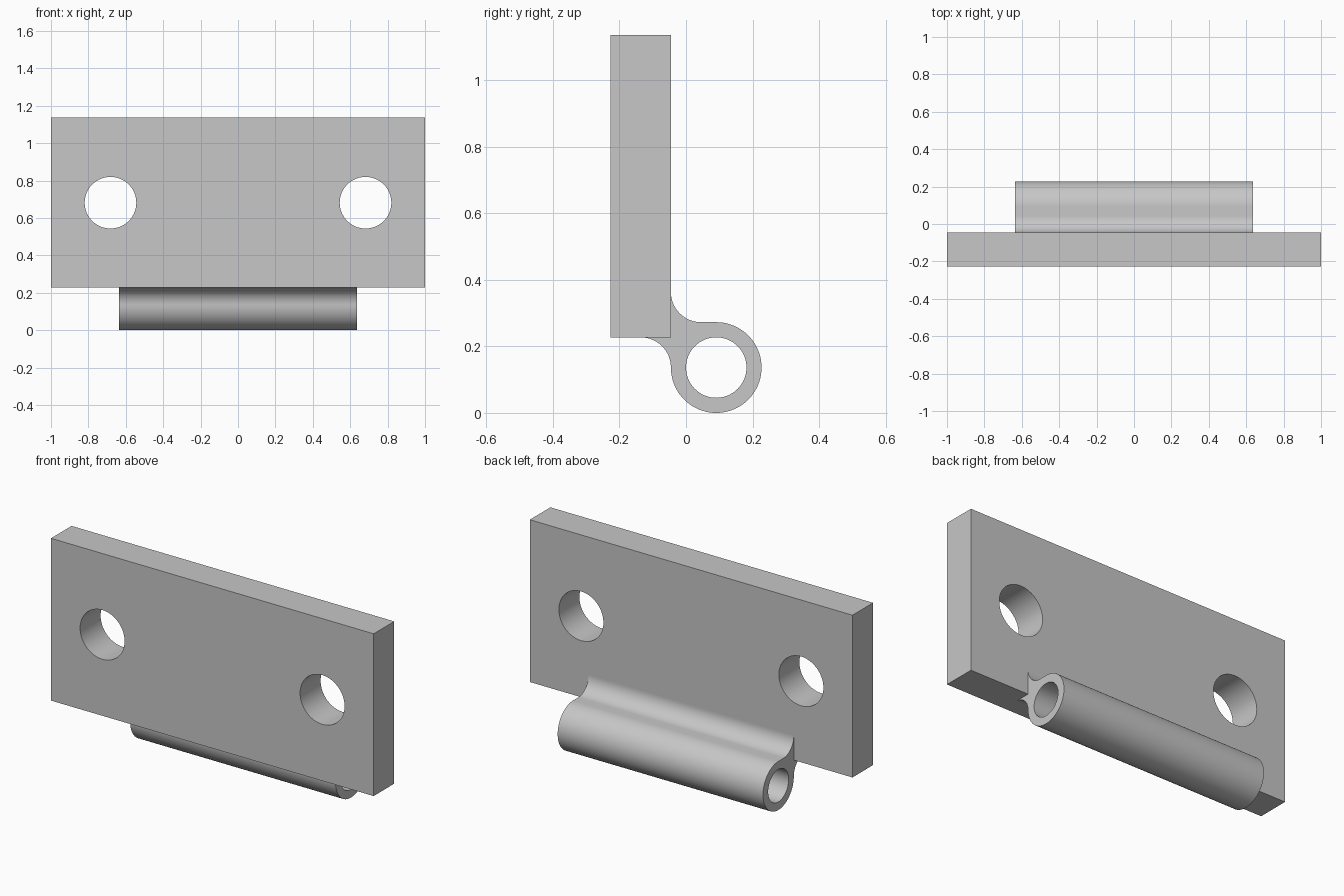
import bpy, bmesh
from math import pi, cos, sin, radians

default = bpy.data.objects.get("Cube")
if default:
    bpy.data.objects.remove(default, do_unlink=True)

# Main dimensions
U = 1 / 11
FRONT, BACK = -2.5 * U, -0.5 * U
BOTTOM, TOP = 2.5 * U, 12.5 * U
PIN_Y, PIN_Z = U, 1.5 * U
OUTER, BORE, FILLET = 1.5 * U, U, U
HALF_LENGTH = 7 * U

grey = bpy.data.materials.new("plain grey")
grey.use_nodes = True
colour = (0.57, 0.57, 0.57, 1)
grey.diffuse_color = colour
grey.node_tree.nodes["Principled BSDF"].inputs["Base Color"].default_value = colour


def prism(name, outline, half):
    """Extrude a (y, z) outline along x, from -half to +half."""
    bm = bmesh.new()
    face = bm.faces.new([bm.verts.new((-half, y, z)) for y, z in outline])
    side = bmesh.ops.extrude_face_region(bm, geom=[face])
    moved = [v for v in side["geom"] if isinstance(v, bmesh.types.BMVert)]
    bmesh.ops.translate(bm, verts=moved, vec=(2 * half, 0, 0))
    bmesh.ops.recalc_face_normals(bm, faces=bm.faces)
    mesh = bpy.data.meshes.new(name)
    bm.to_mesh(mesh)
    bm.free()
    obj = bpy.data.objects.new(name, mesh)
    bpy.context.collection.objects.link(obj)
    mesh.materials.append(grey)
    return obj


def activate(obj):
    bpy.ops.object.select_all(action="DESELECT")
    obj.select_set(True)
    bpy.context.view_layer.objects.active = obj


def drill(obj, location, radius, depth, rotation):
    """Cut a round through hole."""
    bpy.ops.mesh.primitive_cylinder_add(
        vertices=64, radius=radius, depth=depth, location=location, rotation=rotation)
    cutter = bpy.context.object
    cutter.hide_render = True
    cutter.data.materials.append(grey)
    cut = obj.modifiers.new("hole", "BOOLEAN")
    cut.object = cutter
    cut.solver = "EXACT"
    activate(obj)
    bpy.ops.object.modifier_apply(modifier=cut.name)
    bpy.data.objects.remove(cutter, do_unlink=True)


def arc(y, z, radius, start, end, steps):
    angles = [radians(start + (end - start) * i / steps) for i in range(steps + 1)]
    return [(y + radius * cos(a), z + radius * sin(a)) for a in angles]


# Mounting plate with two screw holes
plate = prism("mounting_plate",
              [(FRONT, BOTTOM), (BACK, BOTTOM), (BACK, TOP), (FRONT, TOP)], 1)
for side in (-1, 1):
    drill(plate, (side * 7.5 * U, (FRONT + BACK) / 2, 7.5 * U), 0.138, 0.5, (pi / 2, 0, 0))

# Hinge barrel, blended into the plate by two concave fillets
outline = [(BACK, BOTTOM)]
outline += arc(BACK + FILLET, PIN_Z + OUTER + FILLET, FILLET, 180, 270, 20)
outline += arc(PIN_Y, PIN_Z, OUTER, 90, -180, 60)
outline += arc(BACK - FILLET, PIN_Z, FILLET, 0, 90, 20)[1:]
barrel = prism("hinge_barrel", outline, HALF_LENGTH)
drill(barrel, (0, PIN_Y, PIN_Z), BORE, 2, (0, pi / 2, 0))

for part in (plate, barrel):
    activate(part)
    bpy.ops.object.shade_smooth_by_angle(angle=radians(30))
